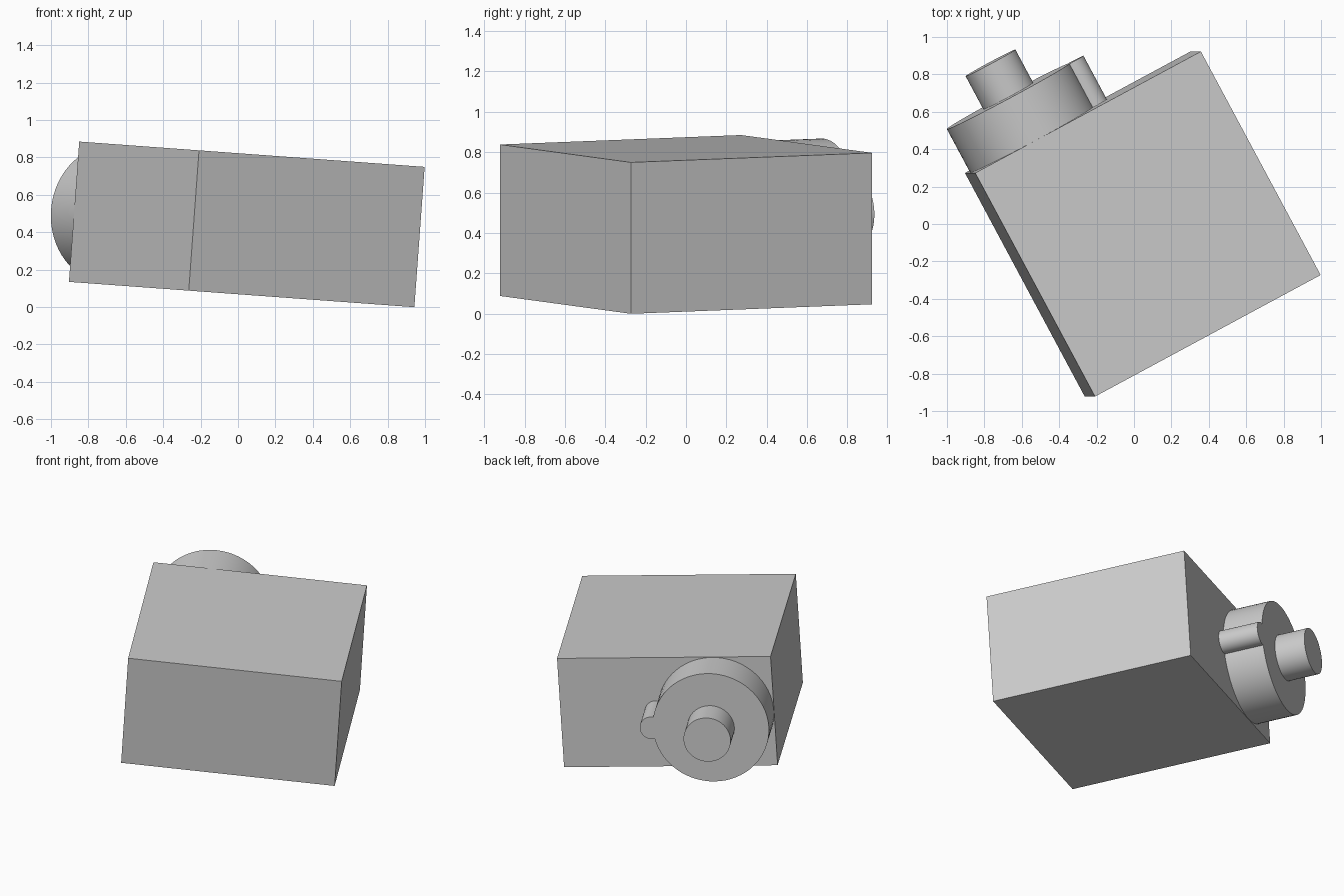
import bpy, bmesh, math
from mathutils import Matrix, Vector

cube = bpy.data.objects.get("Cube")
if cube:
    bpy.data.objects.remove(cube, do_unlink=True)

# Single plain material
grey = bpy.data.materials.new("plain_grey")
grey.use_nodes = True
grey.diffuse_color = (0.6, 0.6, 0.6, 1)
grey.node_tree.nodes["Principled BSDF"].inputs["Base Color"].default_value = (0.6, 0.6, 0.6, 1)

# Tilted frame shared by all parts: width, depth and up axes
up = Vector((0.073, 0, 0.997)).normalized()
depth = Vector((-0.472, 0.881, 0.035))
depth = (depth - up * depth.dot(up)).normalized()
width = depth.cross(up)
frame = Matrix((width, depth, up)).transposed().to_4x4()
frame.translation = (0.047, 0, 0.442)

W, D, H = 1.373, 1.357, 0.752
RADIUS = 0.373


def finish(name, bm, smooth=False):
    mesh = bpy.data.meshes.new(name)
    bm.to_mesh(mesh)
    bm.free()
    mesh.materials.append(grey)
    obj = bpy.data.objects.new(name, mesh)
    bpy.context.collection.objects.link(obj)
    obj.matrix_world = frame
    if smooth:
        bpy.ops.object.select_all(action='DESELECT')
        obj.select_set(True)
        bpy.context.view_layer.objects.active = obj
        bpy.ops.object.shade_smooth_by_angle(angle=math.radians(30))
    return obj


def disc(name, x, start, end, radius):
    """Cylinder lying along the depth axis."""
    bm = bmesh.new()
    place = Matrix.Translation((x, (start + end) / 2, 0)) @ Matrix.Rotation(math.pi / 2, 4, 'X')
    bmesh.ops.create_cone(bm, cap_ends=True, segments=64, radius1=radius, radius2=radius,
                          depth=end - start, matrix=place)
    return finish(name, bm, True)


# Main housing block
bm = bmesh.new()
bmesh.ops.create_cube(bm, size=1, matrix=Matrix.Diagonal((W, D, H, 1)))
finish("housing_block", bm)

# Drum, side lug and shaft on the rear face
back = D / 2
hub_x = -W / 2 + RADIUS + 0.002
disc("drum", hub_x, back, back + 0.265, RADIUS)
disc("side_lug", hub_x + 0.38, back, back + 0.265, 0.077)
disc("shaft", hub_x, back + 0.265, back + 0.467, 0.151)
